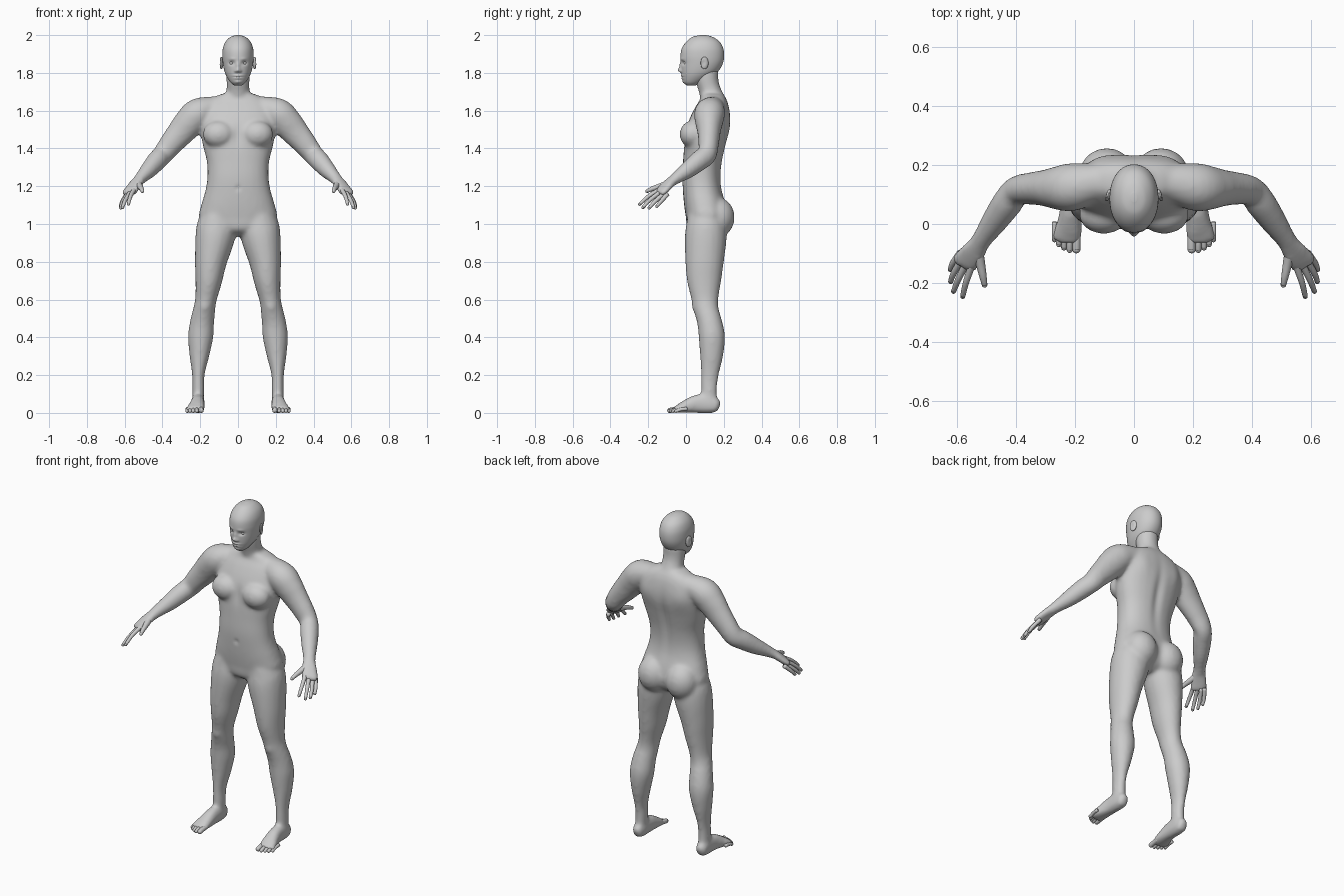
import bpy, bmesh, math
from mathutils import Vector, Matrix

SIDES = (1, -1)


def spline(rows, k):
    """Catmull-Rom through every column of the rows."""
    out = []
    for i in range(len(rows) - 1):
        a, b = rows[max(i - 1, 0)], rows[i]
        c, d = rows[i + 1], rows[min(i + 2, len(rows) - 1)]
        for j in range(k):
            t = j / k
            out.append([0.5 * (2 * q + (r - p) * t + (2 * p - 5 * q + 4 * r - s) * t * t
                               + (3 * q - p - 3 * r + s) * t ** 3)
                        for p, q, r, s in zip(a, b, c, d)])
    return out + [list(rows[-1])]


def loft(bm, rings):
    vs = [[bm.verts.new(p) for p in ring] for ring in rings]
    n = len(vs[0])
    for a, b in zip(vs, vs[1:]):
        for i in range(n):
            bm.faces.new((a[i], a[(i + 1) % n], b[(i + 1) % n], b[i]))
    bm.faces.new(vs[0][::-1])
    bm.faces.new(vs[-1])


def ring(c, u, v, a, b, power, n):
    pts = []
    for i in range(n):
        t = 2 * math.pi * i / n
        x, y = math.cos(t), math.sin(t)
        e = 2 / power
        pts.append(c + u * math.copysign(abs(x) ** e, x) * a
                   + v * math.copysign(abs(y) ** e, y) * b)
    return pts


def stack(bm, rows, power, k=4, n=28):
    """Horizontal slices: z, half width, front y, back y."""
    X, Y = Vector((1, 0, 0)), Vector((0, 1, 0))
    loft(bm, [ring(Vector((0, (f + b) / 2, z)), X, Y, max(w, .003), (b - f) / 2, power, n)
              for z, w, f, b in spline(rows, k)])


def tube(bm, rows, s=1, ref=(0, 0, 1), power=2.0, n=20):
    """Slices across a path: x, y, z, radius sideways, radius the other way."""
    rows = spline(rows, 4)
    pts = [Vector((r[0] * s, r[1], r[2])) for r in rows]
    rings = []
    for i, r in enumerate(rows):
        t = (pts[min(i + 1, len(pts) - 1)] - pts[max(i - 1, 0)]).normalized()
        u = Vector(ref).cross(t).normalized()
        rings.append(ring(pts[i], u, t.cross(u), max(r[3], .003), max(r[4], .003), power, n))
    loft(bm, rings)


def ball(bm, c, r, s=1, turn=0):
    m = (Matrix.Translation((c[0] * s, c[1], c[2])) @ Matrix.Rotation(turn * s, 4, 'Z')
         @ Matrix.Diagonal((*r, 1)))
    bmesh.ops.create_uvsphere(bm, u_segments=20, v_segments=12, radius=1, matrix=m)


def digit(bm, pts, r0, r1, s):
    n = len(pts) - 1
    tube(bm, [(*p, r0 + (r1 - r0) * i / n, r0 + (r1 - r0) * i / n)
              for i, p in enumerate(pts)], s, n=14)
    ball(bm, pts[-1], (r1, r1, r1), s)


def finish(bm, name):
    bmesh.ops.recalc_face_normals(bm, faces=bm.faces)
    me = bpy.data.meshes.new(name)
    bm.to_mesh(me)
    bm.free()
    smooth(me)
    obj = bpy.data.objects.new(name, me)
    bpy.context.collection.objects.link(obj)
    return obj


def smooth(me):
    me.polygons.foreach_set("use_smooth", [True] * len(me.polygons))


def sculpt(me, pushes):
    """Soft local pushes: centre, spread, offset."""
    for v in me.vertices:
        x, y, z = v.co
        for c, r, d in pushes:
            dx, dz = (x - c[0]) / r[0], (z - c[2]) / r[2]
            if abs(dx) > 3 or abs(dz) > 3:
                continue
            g = math.exp(-dx * dx - dz * dz - ((y - c[1]) / r[1]) ** 2)
            v.co += Vector(d) * g


# Torso and neck
bm = bmesh.new()
stack(bm, [(.935, .04, .06, .15), (.97, .13, .01, .20), (1.03, .205, .0, .222),
           (1.10, .195, -.01, .212), (1.18, .172, -.017, .19), (1.25, .162, -.02, .184),
           (1.33, .165, -.016, .192), (1.42, .187, -.01, .212), (1.50, .20, .0, .232),
           (1.56, .205, .02, .236), (1.62, .19, .05, .228), (1.66, .15, .075, .215),
           (1.69, .085, .08, .197)], 2.3)
tube(bm, [(0, .15, 1.62, .08, .06), (0, .138, 1.67, .069, .062), (0, .122, 1.72, .061, .058),
          (0, .110, 1.77, .062, .062), (0, .108, 1.82, .062, .066)], 1, (0, 1, 0))
for s in SIDES:
    # Chest, buttocks
    ball(bm, (.102, .032, 1.475), (.085, .066, .072), s)
    ball(bm, (.092, .168, 1.035), (.094, .09, .105), s)
    # Arm from the collar to the wrist
    tube(bm, [(.03, .15, 1.635, .045, .045), (.13, .14, 1.615, .065, .062),
              (.21, .125, 1.585, .082, .082), (.26, .122, 1.535, .073, .081),
              (.30, .122, 1.488, .062, .074), (.35, .12, 1.43, .055, .064),
              (.397, .112, 1.37, .05, .056), (.43, .07, 1.335, .052, .054),
              (.472, .01, 1.287, .045, .046), (.508, -.042, 1.25, .036, .034),
              (.53, -.075, 1.226, .035, .027)], s)
    # Palm
    tube(bm, [(.515, -.053, 1.242, .033, .028), (.532, -.08, 1.223, .037, .025),
              (.553, -.107, 1.197, .045, .022), (.574, -.132, 1.17, .046, .019),
              (.582, -.145, 1.159, .04, .013)], s, power=2.4)
    # Leg
    tube(bm, [(.10, .10, 1.10, .075, .085), (.11, .106, 1.0, .105, .105),
              (.123, .104, .92, .104, .111), (.144, .098, .80, .085, .102),
              (.155, .096, .70, .071, .091), (.17, .101, .60, .057, .071),
              (.18, .109, .54, .059, .065), (.19, .125, .48, .064, .066),
              (.198, .137, .40, .067, .07), (.205, .135, .30, .052, .061),
              (.21, .126, .20, .033, .047), (.21, .122, .12, .032, .042),
              (.212, .125, .04, .03, .042)], s, (0, 1, 0))
    # Foot
    tube(bm, [(.212, .178, .032, .012, .016), (.212, .166, .036, .029, .036),
              (.212, .125, .046, .035, .048), (.213, .06, .048, .036, .049),
              (.219, .0, .034, .043, .035), (.226, -.035, .023, .049, .024),
              (.229, -.064, .016, .044, .015)], s, power=2.4)

# Fuse the trunk and limbs into one soft skin
body = finish(bm, "body")
bpy.context.view_layer.objects.active = body
body.select_set(True)
mod = body.modifiers.new("skin", 'REMESH')
mod.mode, mod.voxel_size = 'VOXEL', .0105
mod = body.modifiers.new("soften", 'SMOOTH')
mod.factor, mod.iterations = 0.5, 9
for name in ("skin", "soften"):
    bpy.ops.object.modifier_apply(modifier=name)

# Body surface: spine, breastbone, navel, shoulder blades, knees
pushes = [((0, .22, 1.38), (.025, .06, .17), (0, -.012, 0)),
          ((0, -.02, 1.47), (.02, .05, .06), (0, .007, 0)),
          ((0, -.02, 1.19), (.011, .03, .013), (0, .007, 0))]
for s in SIDES:
    pushes += [((s * .11, .21, 1.55), (.045, .05, .06), (0, .006, 0)),
               ((s * .175, .045, .56), (.03, .03, .03), (0, -.006, 0))]
sculpt(body.data, pushes)
for v in body.data.vertices:
    v.co.z = max(v.co.z, 0)
smooth(body.data)

# Head with sculpted face
bm = bmesh.new()
stack(bm, [(1.733, .02, .005, .05), (1.75, .04, -.012, .085), (1.78, .06, -.020, .135),
           (1.81, .072, -.024, .172), (1.85, .08, -.026, .195), (1.89, .083, -.029, .202),
           (1.93, .08, -.022, .197), (1.965, .066, .002, .178), (1.99, .04, .035, .142),
           (2.0, .01, .075, .105)], 2.1, 9, 96)
head = finish(bm, "head")
pushes = [((0, -.026, 1.814), (.013, .03, .012), (0, -.017, 0)),     # nose tip
          ((0, -.026, 1.838), (.010, .03, .020), (0, -.009, 0)),     # nose bridge
          ((0, -.02, 1.785), (.024, .03, .006), (0, -.007, 0)),      # upper lip
          ((0, -.02, 1.772), (.020, .03, .006), (0, -.007, 0)),      # lower lip
          ((0, -.02, 1.7785), (.024, .03, .003), (0, .004, 0)),      # mouth
          ((0, -.012, 1.752), (.016, .03, .009), (0, -.005, 0))]     # chin
for s in SIDES:
    pushes += [((s * .013, -.022, 1.809), (.006, .03, .006), (0, -.006, 0)),  # nostril
               ((s * .033, -.015, 1.852), (.014, .03, .010), (0, .011, 0)),   # eye socket
               ((s * .030, -.02, 1.874), (.018, .03, .007), (0, -.003, 0))]   # brow
sculpt(head.data, pushes)

# Ears and eyes
for s, side in zip(SIDES, ("left", "right")):
    bm = bmesh.new()
    ball(bm, (.088, .098, 1.852), (.008, .022, .033), s, .35)
    ear = finish(bm, side + "_ear")
    sculpt(ear.data, [((s * .098, .093, 1.853), (.01, .01, .014), (-s * .006, 0, 0))])
    bm = bmesh.new()
    ball(bm, (.033, .002, 1.852), (.0135, .0135, .0115), s)
    finish(bm, side + "_eye")

    # Fingers and thumb
    bm = bmesh.new()
    for knuckle, mid, tip in (((.546, -.13, 1.188), (.569, -.198, 1.147), (.58, -.245, 1.105)),
                              ((.566, -.128, 1.174), (.596, -.19, 1.128), (.611, -.228, 1.088)),
                              ((.58, -.115, 1.162), (.61, -.165, 1.118), (.621, -.195, 1.085)),
                              ((.588, -.098, 1.158), (.613, -.132, 1.12), (.622, -.154, 1.094))):
        digit(bm, (knuckle, mid, tip), .0125, .0085, s)
    digit(bm, ((.53, -.085, 1.218), (.52, -.135, 1.2), (.512, -.175, 1.188),
               (.506, -.206, 1.174)), .019, .0095, s)
    finish(bm, side + "_fingers")

    # Toes
    bm = bmesh.new()
    for x, y, r in ((.195, -.086, .0135), (.218, -.088, .010), (.237, -.08, .0095),
                    (.254, -.069, .0095), (.269, -.053, .009)):
        digit(bm, ((x, y + .06, .022), (x, y + .025, .018), (x, y, r)), r * 1.05, r, s)
    finish(bm, side + "_toes")
